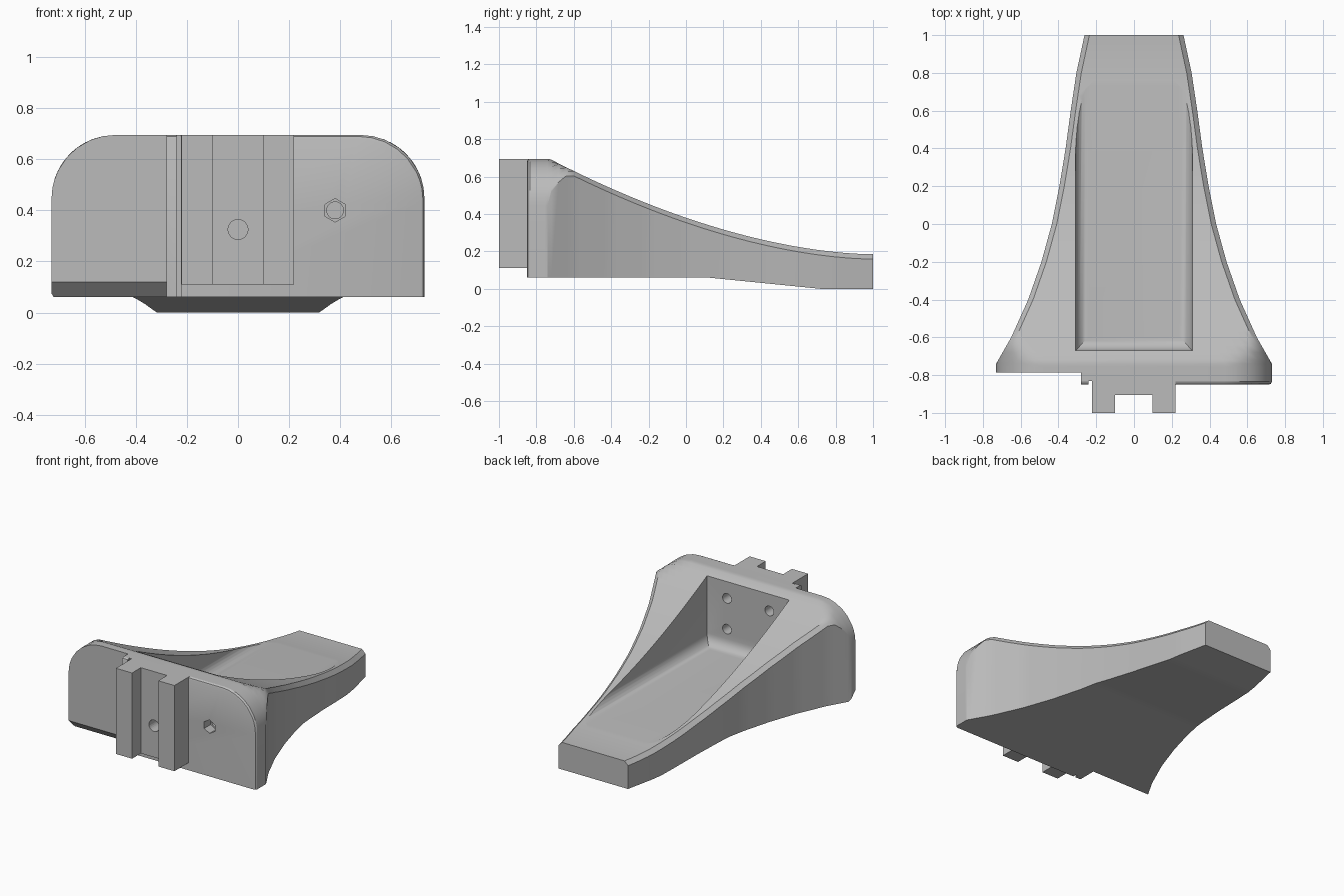
import bpy, bmesh, math
from mathutils import Matrix, Vector

old = bpy.data.objects.get("Cube")
if old:
    bpy.data.objects.remove(old, do_unlink=True)

grey = bpy.data.materials.new("plain grey")
grey.use_nodes = True
grey.diffuse_color = (0.5, 0.5, 0.5, 1)
grey.node_tree.nodes["Principled BSDF"].inputs["Base Color"].default_value = grey.diffuse_color


def finish(name, bm):
    bmesh.ops.recalc_face_normals(bm, faces=bm.faces)
    mesh = bpy.data.meshes.new(name)
    bm.to_mesh(mesh)
    bm.free()
    mesh.materials.append(grey)
    obj = bpy.data.objects.new(name, mesh)
    bpy.context.collection.objects.link(obj)
    return obj


def prism(name, outline, low, high, axis="z"):
    """Extrude an outline along z, or a (y, z) outline along x."""
    bm = bmesh.new()
    place = (lambda a, b, h: (a, b, h)) if axis == "z" else (lambda a, b, h: (h, a, b))
    loops = [[bm.verts.new(place(a, b, h)) for a, b in outline] for h in (low, high)]
    bm.faces.new(loops[0])
    bm.faces.new(loops[1])
    for i in range(len(outline)):
        j = (i + 1) % len(outline)
        bm.faces.new((loops[0][i], loops[0][j], loops[1][j], loops[1][i]))
    return finish(name, bm)


def drill(name, x, z, radius, start, end, sides=24):
    bm = bmesh.new()
    turn = Matrix.Translation((x, (start + end) / 2, z)) @ Matrix.Rotation(math.pi / 2, 4, "X")
    bmesh.ops.create_cone(bm, cap_ends=True, segments=sides, radius1=radius, radius2=radius,
                          depth=end - start, matrix=turn)
    return finish(name, bm)


def cut(target, cutter):
    mod = target.modifiers.new(cutter.name, "BOOLEAN")
    mod.operation, mod.solver, mod.object = "DIFFERENCE", "EXACT", cutter
    bpy.context.view_layer.objects.active = target
    bpy.ops.object.modifier_apply(modifier=mod.name)
    bpy.data.objects.remove(cutter, do_unlink=True)


# Plan half-widths, and the curves of the top and underside along the body
PLAN = [(-0.74, 0.73), (-0.6, 0.65), (-0.4, 0.56), (-0.2, 0.49), (0, 0.435),
        (0.2, 0.395), (0.4, 0.362), (0.6, 0.335), (0.8, 0.305), (1, 0.262)]


def half_width(y):
    if y <= PLAN[0][0]:
        return PLAN[0][1]
    for (y0, w0), (y1, w1) in zip(PLAN, PLAN[1:]):
        if y <= y1 + 1e-6:
            return w0 + (w1 - w0) * (y - y0) / (y1 - y0)
    return PLAN[-1][1]


def top(y):
    return min(0.695, 0.185 + 0.195 * max(0, 1 - y) ** 1.755)


def underside(y):
    return min(0.06, max(0, 0.06 * (0.72 - y) / 0.6))


def section(y, inset=0):
    """Flat underside, upright sides, rounded shoulders and a thin edge chamfer."""
    w, t = half_width(y) - inset, top(y) - inset
    right = []
    for d in (0, 0.004, 0.012, 0.026, 0.06, 0.1, 0.15, 0.2, 0.25):
        x = w - d
        shoulder = 0.445 - inset + math.sqrt(max(0, 0.0625 - max(0, x + inset - 0.48) ** 2))
        right.append((x, min(t, shoulder, t - max(0, 0.026 - d))))
    right.insert(0, (w, underside(y)))
    return [(x, y, z) for x, z in right] + [(-x, y, z) for x, z in reversed(right)]


# Body lofted from front to back
bm = bmesh.new()
stations = [(-0.85, 0.015), (-0.846, 0.006), (-0.835, 0), (-0.77, 0), (-0.755, 0), (-0.74, 0)]
stations += [(-0.72 + 0.04 * i, 0) for i in range(44)]
rings = [[bm.verts.new(p) for p in section(*s)] for s in stations]
for a, b in zip(rings, rings[1:]):
    for i in range(len(a)):
        j = (i + 1) % len(a)
        bm.faces.new((a[i], a[j], b[j], b[i]))
bm.faces.new(rings[0])
bm.faces.new(rings[-1])
body = finish("body", bm)

# Pocket with rounded corners and a rounded floor edge
bm = bmesh.new()
bmesh.ops.create_cube(bm, size=1)
for v in bm.verts:
    v.co = Vector((v.co.x * 0.62, 0.065 + v.co.y * 1.47, 0.605 + v.co.z * 0.8))
edges = [e for e in bm.edges if sum(v.co.z for v in e.verts) < 1.2]
bmesh.ops.bevel(bm, geom=edges, offset=0.07, segments=6, profile=0.5, affect="EDGES")
cut(body, finish("pocket_cutter", bm))

# Stepped front face with a sloped lower edge on the right
cut(body, prism("step_cutter", [(-1, -1), (-0.28, -1), (-0.28, -0.785), (-1, -0.785)], -0.1, 1))
cut(body, prism("slope_cutter", [(-0.9, -0.1), (-0.725, -0.1), (-0.725, 0.06), (-0.785, 0.12),
                                 (-0.9, 0.12)], -1, -0.28, "x"))
cut(body, prism("relief_cutter", [(-0.24, -1), (-0.223, -1), (-0.223, -0.83), (-0.24, -0.83)],
                -0.1, 1))

# Screw holes in the pocket wall and a hexagonal nut seat in the front
for x in (-0.16, 0.16):
    for z in (0.34, 0.55):
        cut(body, drill("screw_cutter", x, z, 0.033, -0.8, -0.6))
cut(body, drill("nut_cutter", 0.38, 0.4, 0.046, -1, -0.78, 6))
cut(body, drill("bolt_cutter", 0.38, 0.4, 0.033, -0.9, -0.65))

# Slotted mounting rail with a hole
rail = prism("mounting_rail", [(-0.222, -0.835), (-0.222, -1), (-0.1, -1), (-0.1, -0.905),
                               (0.098, -0.905), (0.098, -1), (0.22, -1), (0.22, -0.835)],
             0.11, 0.695)
for part in (rail, body):
    cut(part, drill("centre_hole_cutter", 0, 0.325, 0.039, -0.95, -0.75))

bpy.ops.object.select_all(action="DESELECT")
body.select_set(True)
bpy.context.view_layer.objects.active = body
bpy.ops.object.shade_smooth_by_angle(angle=math.radians(28))
